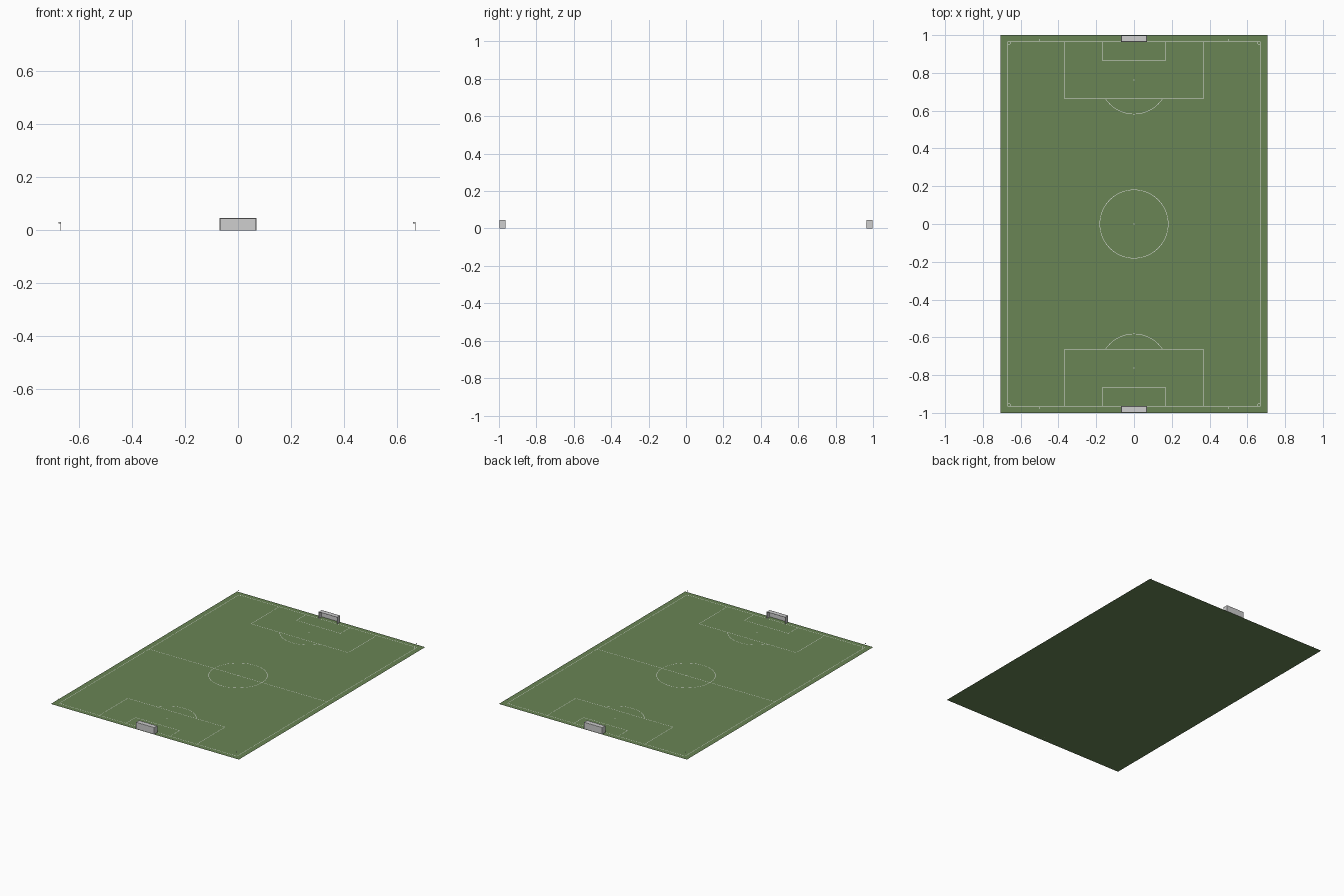
import bpy, bmesh, math
from mathutils import Vector

if "Cube" in bpy.data.objects:
    bpy.data.objects.remove(bpy.data.objects["Cube"])

W, L = 0.669, 0.966        # half width / half length of the marked pitch
LW = 0.0024                # line width
Z = 0.0005                 # height of painted lines over the grass
R = 0.181                  # centre circle and penalty arc radius


def material(name, rgb):
    m = bpy.data.materials.new(name)
    m.diffuse_color = (*rgb, 1)
    m.use_nodes = True
    m.node_tree.nodes["Principled BSDF"].inputs["Base Color"].default_value = m.diffuse_color
    return m


grass = material("grass_green", (0.142, 0.235, 0.09))
white = material("line_white", (0.85, 0.85, 0.85))
net_grey = material("net_grey", (0.62, 0.62, 0.62))


def finish(bm, name, mat):
    me = bpy.data.meshes.new(name)
    bm.to_mesh(me)
    bm.free()
    me.materials.append(mat)
    ob = bpy.data.objects.new(name, me)
    bpy.context.collection.objects.link(ob)
    return ob


def quad(bm, *pts):
    return bm.faces.new([bm.verts.new(p) for p in pts])


def rect(bm, x0, x1, y0, y1, z=Z):
    x0, x1 = sorted((x0, x1))
    y0, y1 = sorted((y0, y1))
    quad(bm, (x0, y0, z), (x1, y0, z), (x1, y1, z), (x0, y1, z))


def hline(bm, x0, x1, y):
    rect(bm, x0, x1, y - LW / 2, y + LW / 2)


def vline(bm, x, y0, y1):
    rect(bm, x - LW / 2, x + LW / 2, y0, y1)


def arc(bm, cx, cy, r, a0, a1, n):
    # flat ring segment, angles in degrees, counter-clockwise
    ring = []
    for i in range(n + 1):
        a = math.radians(a0 + (a1 - a0) * i / n)
        ring.append([bm.verts.new((cx + q * math.cos(a), cy + q * math.sin(a), Z))
                     for q in (r - LW / 2, r + LW / 2)])
    for (a, b), (c, d) in zip(ring, ring[1:]):
        bm.faces.new((a, b, d, c))


def spot(bm, x, y, r=0.0035):
    bm.faces.new([bm.verts.new((x + r * math.cos(i * math.tau / 16),
                                y + r * math.sin(i * math.tau / 16), Z)) for i in range(16)])


def bar(bm, a, b, r, n=8):
    # round bar between two points
    a, b = Vector(a), Vector(b)
    d = b - a
    mat = d.to_track_quat('Z', 'Y').to_matrix().to_4x4()
    mat.translation = (a + b) / 2
    bmesh.ops.create_cone(bm, cap_ends=True, segments=n, radius1=r, radius2=r,
                          depth=d.length, matrix=mat)


# grass
bm = bmesh.new()
rect(bm, -0.707, 0.707, -1, 1, 0)
finish(bm, "grass", grass)

# touchlines, goal lines, halfway line and centre circle
bm = bmesh.new()
for s in (-1, 1):
    vline(bm, s * W, -L, L)
    hline(bm, -W, W, s * L)
hline(bm, -W, W, 0)
arc(bm, 0, 0, R, 0, 360, 64)
spot(bm, 0, 0)
finish(bm, "pitch_lines", white)

# penalty area, goal area, penalty arc, corner arcs at each end
for s, end in ((-1, "front"), (1, "back")):
    bm = bmesh.new()
    for half, y in ((0.366, 0.662), (0.166, 0.864)):
        hline(bm, -half, half, s * y)
        for k in (-1, 1):
            vline(bm, k * half, s * y, s * L)
    spot(bm, 0, s * 0.763)
    span = math.degrees(math.acos((0.763 - 0.662) / R))
    mid = -90 * s
    arc(bm, 0, s * 0.763, R, mid - span, mid + span, 24)
    for k in (-1, 1):
        mid = math.degrees(math.atan2(-s, -k))
        arc(bm, k * W, s * L, 0.018, mid - 45, mid + 45, 10)
        vline(bm, k * 0.5, s * (L + 0.004), s * (L + 0.013))
    finish(bm, end + "_area_lines", white)

# goals and corner flags
GX, GH, GY0, GY1, PR = 0.068, 0.045, 0.966, 0.997, 0.0014
for s, end in ((-1, "front"), (1, "back")):
    y0, y1 = s * GY0, s * GY1
    bm = bmesh.new()
    quad(bm, (-GX, y1, 0), (GX, y1, 0), (GX, y1, GH), (-GX, y1, GH))
    quad(bm, (-GX, y0, GH), (GX, y0, GH), (GX, y1, GH), (-GX, y1, GH))
    for k in (-1, 1):
        quad(bm, (k * GX, y0, 0), (k * GX, y1, 0), (k * GX, y1, GH), (k * GX, y0, GH))
    bmesh.ops.remove_doubles(bm, verts=bm.verts, dist=1e-5)
    bmesh.ops.recalc_face_normals(bm, faces=bm.faces)
    finish(bm, end + "_goal_net", net_grey)

    bm = bmesh.new()
    for k in (-1, 1):
        bar(bm, (k * GX, y0, 0), (k * GX, y0, GH), PR)
        bar(bm, (k * GX, y0, GH), (k * GX, y1, GH), PR / 2)
        bar(bm, (k * GX, y1, 0), (k * GX, y1, GH), PR / 2)
    bar(bm, (-GX - PR, y0, GH), (GX + PR, y0, GH), PR)
    bar(bm, (-GX, y1, GH), (GX, y1, GH), PR / 2)
    finish(bm, end + "_goal_frame", white)

    bm = bmesh.new()
    for k in (-1, 1):
        x, y = k * W, s * L
        bar(bm, (x, y, 0), (x, y, 0.031), 0.0007, 6)
        quad(bm, (x, y, 0.031), (x - 0.008, y, 0.031), (x - 0.008, y, 0.025), (x, y, 0.025))
    finish(bm, end + "_corner_flags", white)
